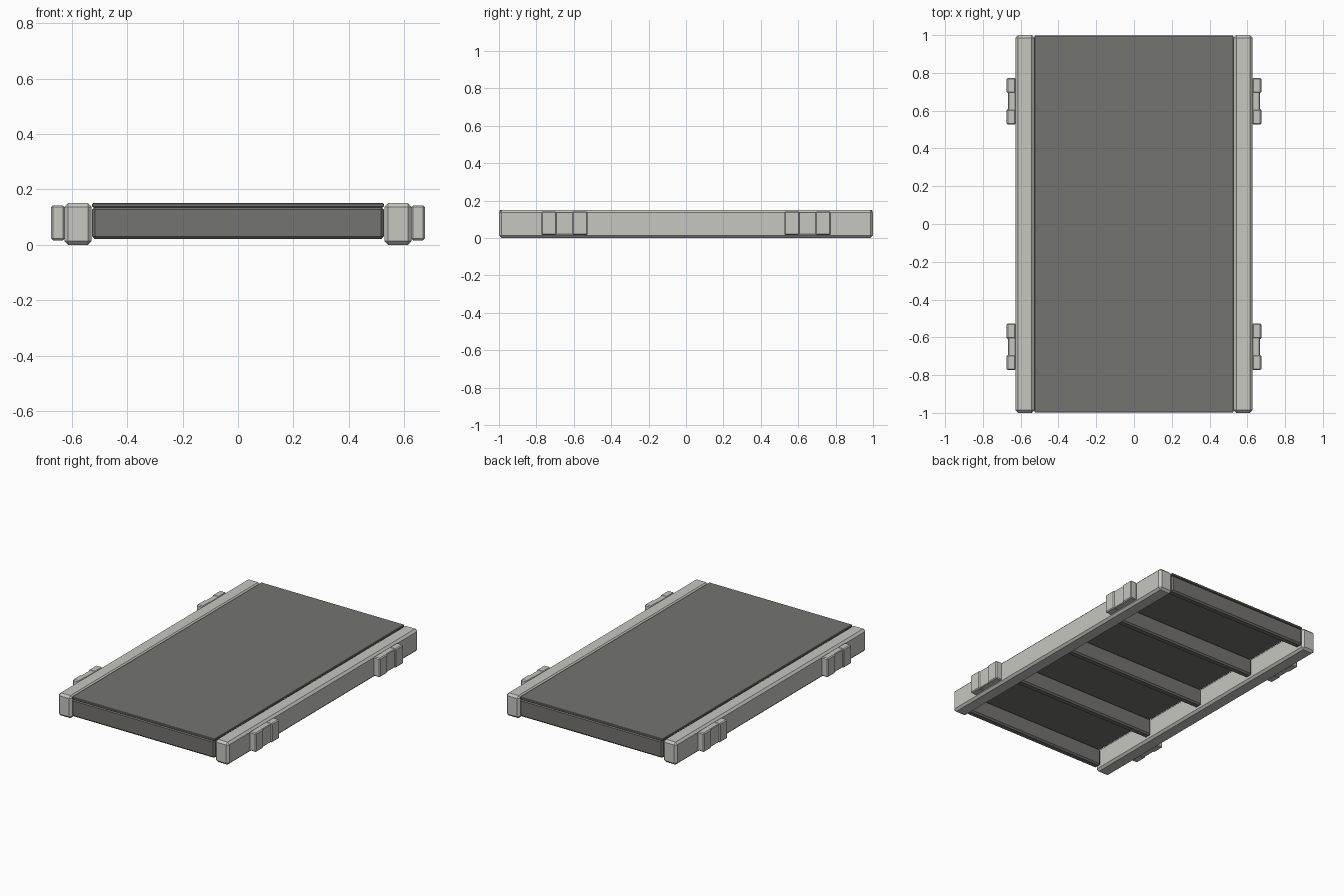
import bpy
import bmesh

cube = bpy.data.objects.get("Cube")
if cube:
    bpy.data.objects.remove(cube, do_unlink=True)


def make_material(name, colour):
    mat = bpy.data.materials.new(name)
    mat.use_nodes = True
    mat.diffuse_color = colour
    bsdf = mat.node_tree.nodes["Principled BSDF"]
    bsdf.inputs["Base Color"].default_value = colour
    bsdf.inputs["Roughness"].default_value = 0.7
    return mat


light_grey = make_material("light grey", (0.57, 0.57, 0.53, 1))
dark_grey = make_material("dark grey", (0.175, 0.172, 0.158, 1))


def box(name, low, high, mat, bevel):
    """Box between two corners with flat chamfered edges."""
    bm = bmesh.new()
    bmesh.ops.create_cube(bm, size=1)
    for v in bm.verts:
        for i in range(3):
            v.co[i] = low[i] if v.co[i] < 0 else high[i]
    bmesh.ops.bevel(bm, geom=bm.edges[:], offset=bevel, segments=1,
                    affect='EDGES', profile=0.5)
    mesh = bpy.data.meshes.new(name)
    bm.to_mesh(mesh)
    bm.free()
    mesh.materials.append(mat)
    obj = bpy.data.objects.new(name, mesh)
    bpy.context.collection.objects.link(obj)
    return obj


def side_box(name, side, x0, x1, y0, y1, z0, z1, bevel):
    """Box on the left (side = 1) or right (side = -1)."""
    xs = sorted((side * x0, side * x1))
    box(name, (xs[0], y0, z0), (xs[1], y1, z1), light_grey, bevel)


# Deck sheet
box("deck", (-0.526, -0.997, 0.135), (0.526, 0.997, 0.15), dark_grey, 0.003)

# Cross beams below the deck, flush with both ends
beam_width = 0.05
reach = 0.997 - beam_width / 2
for i in range(5):
    y = reach * (i - 2) / 2
    box(f"cross_beam_{i + 1}", (-0.526, y - beam_width / 2, 0.02),
        (0.526, y + beam_width / 2, 0.137), dark_grey, 0.01)

# Side rails with stake brackets
for side, label in ((1, "left"), (-1, "right")):
    side_box(f"{label}_rail", side, 0.528, 0.627, -1, 1, 0, 0.15, 0.014)
    for end, place in ((-1, "front"), (1, "back")):
        y = end * 0.65
        name = f"{label}_{place}_bracket"
        side_box(name + "_web", side, 0.626, 0.667,
                 y - 0.06, y + 0.06, 0.018, 0.14, 0.004)
        for lug in (-1, 1):
            c = y + lug * 0.083
            side_box(f"{name}_lug_{'a' if lug < 0 else 'b'}", side, 0.626, 0.674,
                     c - 0.041, c + 0.041, 0.016, 0.142, 0.006)
